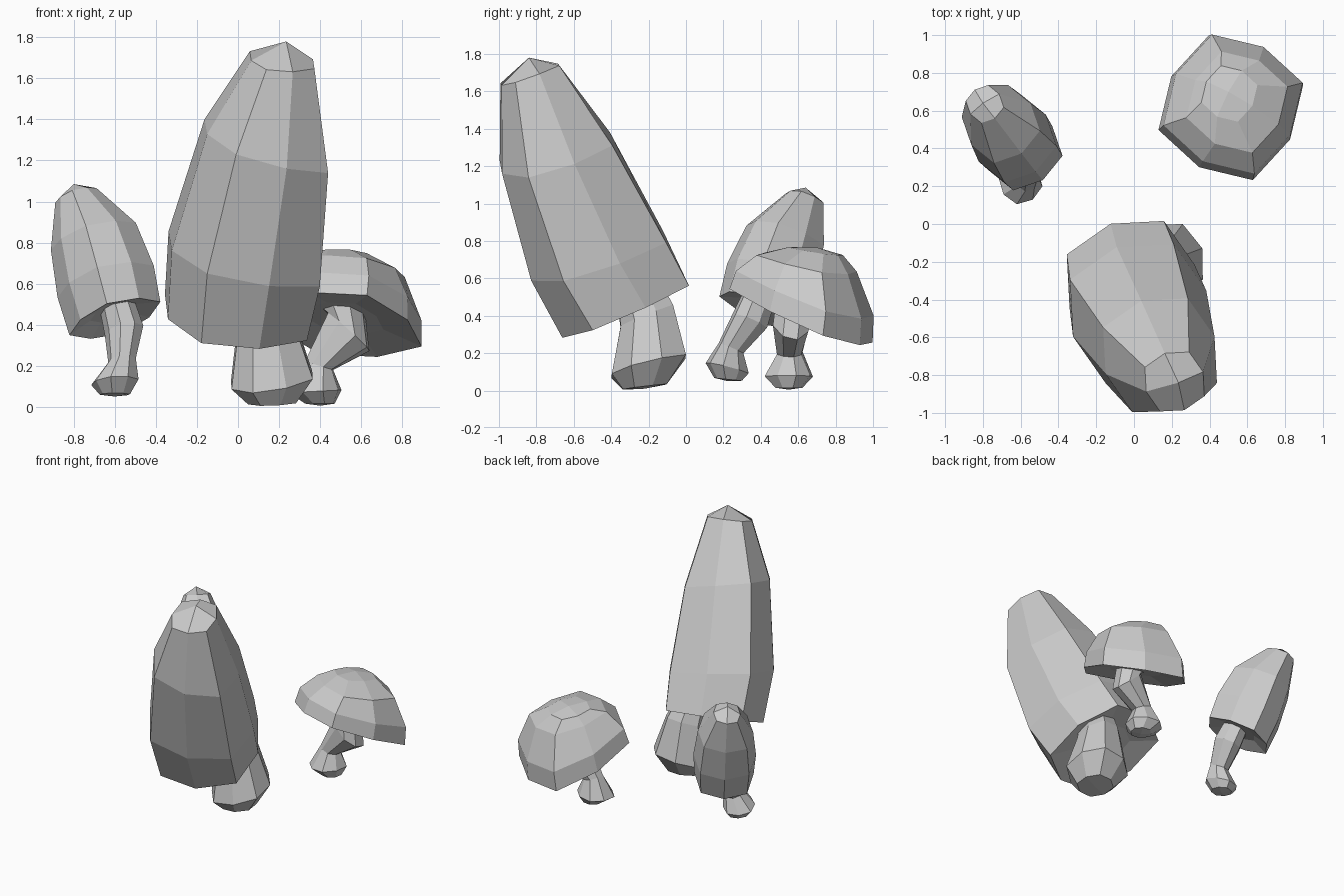
import bpy
import math


def loft(name, rings, angle, k, start, end):
    """Boxy eight-sided loft. Each ring: x, y, z, corner radius, x slope, y slope.
    Ends close with a 2x2 patch of quads around a centre point."""
    verts, faces = [], []
    for x, y, z, r, sx, sy in rings:
        for i in range(8):
            a = math.radians(angle + 45 * i)
            rad = r if i % 2 == 0 else r * k       # even = corner, odd = side middle
            dx, dy = rad * math.cos(a), rad * math.sin(a)
            verts.append((x + dx, y + dy, z + sx * dx + sy * dy))
    n = len(rings)
    for j in range(n - 1):
        for i in range(8):
            i2 = (i + 1) % 8
            faces.append((j * 8 + i, j * 8 + i2, j * 8 + 8 + i2, j * 8 + 8 + i))
    lo, hi, top = len(verts), len(verts) + 1, (n - 1) * 8
    verts += [start, end]
    for i in range(0, 8, 2):
        p, q = (i - 1) % 8, (i + 1) % 8
        faces.append((lo, q, i, p))
        faces.append((hi, top + p, top + i, top + q))
    mesh = bpy.data.meshes.new(name)
    mesh.from_pydata(verts, [], faces)
    mesh.update()
    ob = bpy.data.objects.new(name, mesh)
    bpy.context.collection.objects.link(ob)
    return ob


def cap(name, rings, angle, k, tip, hollow):
    """Cap with a slightly hollow underside inside its first (rim) ring."""
    x, y, z, r, sx, sy = rings[0]
    inner = (x - sx * hollow, y - sy * hollow, z + hollow, r * 0.5, sx, sy)
    loft(name, [inner] + rings, angle, k, inner[:3], tip)


def stem(name, rings, angle):
    """Stem closed at foot and top (the top sits inside the cap)."""
    (x, y, z), top = rings[0][:3], rings[-1][:3]
    loft(name, rings, angle, 0.95, (x, y, z - 0.01), top)


# Tall mushroom at the front
cap("tall_cap", [
    (-0.01, -0.33, 0.435, 0.385, -0.12, 0.42),
    (0.03, -0.475, 0.72, 0.41, -0.22, 0.30),
    (0.138, -0.695, 1.27, 0.335, -0.30, 0.28),
    (0.215, -0.835, 1.69, 0.175, -0.10, 0.35),
], 64, 0.91, (0.235, -0.84, 1.78), 0.03)
stem("tall_stem", [
    (0.165, -0.22, 0.02, 0.13, 0.03, 0.12),
    (0.165, -0.20, 0.13, 0.22, 0.14, 0.25),
    (0.14, -0.21, 0.40, 0.155, 0.05, 0.40),
    (0.12, -0.25, 0.52, 0.13, 0.0, 0.45),
], 65)

# Wide mushroom at the back right
cap("wide_cap", [
    (0.512, 0.615, 0.40, 0.40, -0.15, -0.42),
    (0.525, 0.635, 0.52, 0.385, -0.15, -0.37),
    (0.545, 0.645, 0.68, 0.28, -0.12, -0.20),
    (0.505, 0.69, 0.745, 0.155, -0.05, -0.15),
], 17, 0.89, (0.50, 0.70, 0.765), 0.03)
stem("wide_stem", [
    (0.40, 0.55, 0.015, 0.075, 0.0, 0.0),
    (0.375, 0.55, 0.075, 0.135, 0.05, 0.0),
    (0.395, 0.555, 0.20, 0.072, -0.3, 0.0),
    (0.54, 0.565, 0.365, 0.105, -0.9, -0.1),
    (0.51, 0.59, 0.49, 0.11, 0.1, -0.2),
], 17)

# Narrow mushroom at the back left
cap("narrow_cap", [
    (-0.60, 0.40, 0.43, 0.225, 0.30, -0.38),
    (-0.645, 0.455, 0.61, 0.238, 0.27, -0.35),
    (-0.705, 0.53, 0.83, 0.21, 0.27, -0.30),
    (-0.79, 0.635, 1.03, 0.102, 0.30, -0.30),
], -10, 0.91, (-0.80, 0.64, 1.085), 0.03)
stem("narrow_stem", [
    (-0.60, 0.225, 0.06, 0.075, 0.0, -0.1),
    (-0.60, 0.22, 0.12, 0.117, 0.08, -0.25),
    (-0.565, 0.24, 0.225, 0.068, 0.1, -0.4),
    (-0.555, 0.34, 0.37, 0.095, 0.2, -0.4),
    (-0.59, 0.39, 0.50, 0.085, 0.2, -0.4),
], -10)
